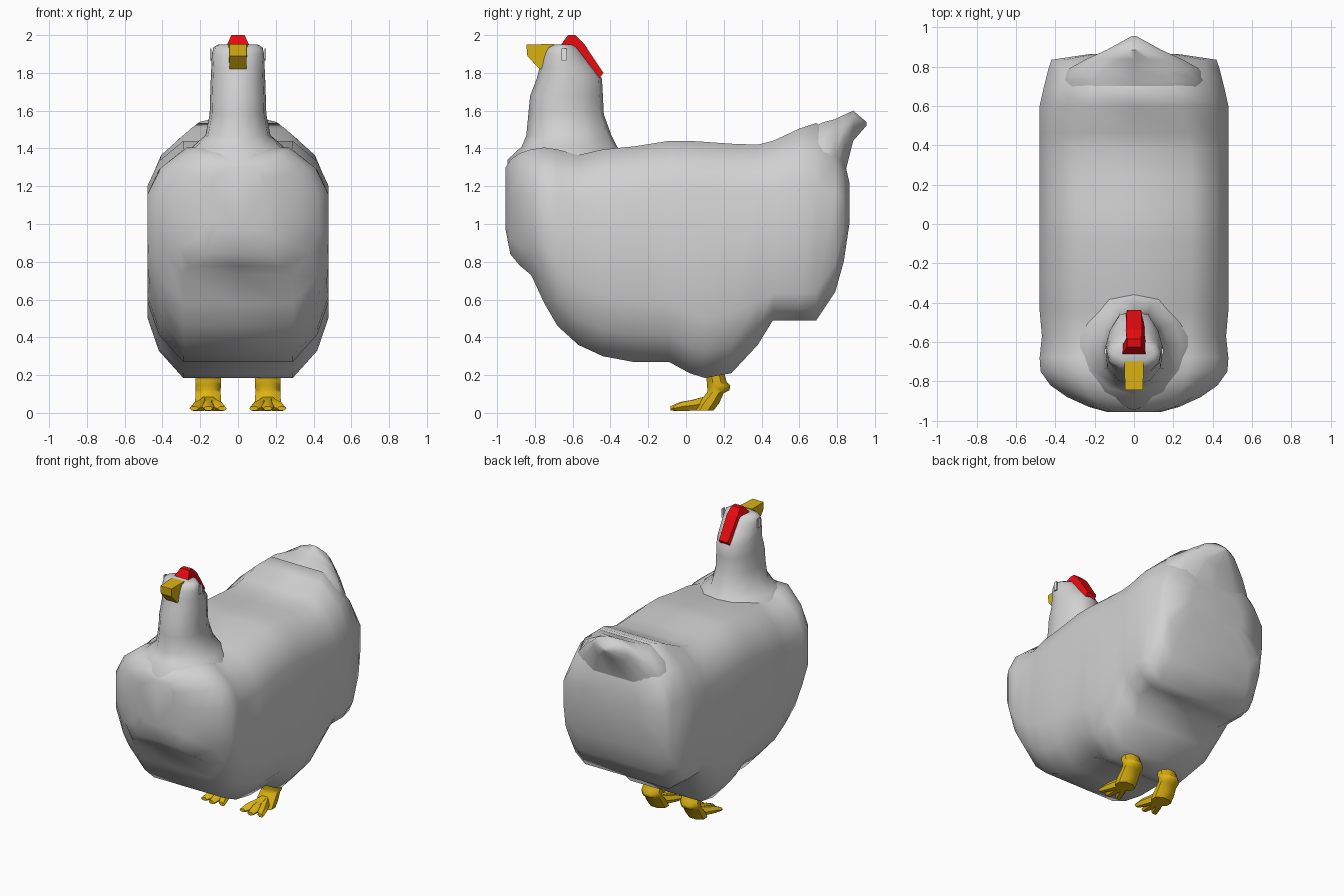
import bpy, bmesh, math

cube = bpy.data.objects.get("Cube")
if cube:
    bpy.data.objects.remove(cube, do_unlink=True)


def material(name, rgb):
    m = bpy.data.materials.new(name)
    m.use_nodes = True
    m.diffuse_color = (*rgb, 1)
    bsdf = m.node_tree.nodes["Principled BSDF"]
    bsdf.inputs["Base Color"].default_value = (*rgb, 1)
    bsdf.inputs["Roughness"].default_value = 0.8
    return m


FEATHER = material("feather_grey", (0.64, 0.64, 0.64))
YELLOW = material("beak_yellow", (0.72, 0.45, 0.006))
RED = material("comb_red", (0.80, 0.003, 0.005))
WHITE = material("eye_white", (1.0, 1.0, 1.0))


def loft(name, rings, mat, smooth=60):
    """Skin a list of equally long closed rings and cap both ends."""
    bm = bmesh.new()
    loops = [[bm.verts.new(p) for p in ring] for ring in rings]
    n = len(rings[0])
    for a, b in zip(loops, loops[1:]):
        for i in range(n):
            j = (i + 1) % n
            bm.faces.new((a[i], a[j], b[j], b[i]))
    bm.faces.new(loops[0])
    bm.faces.new(loops[-1])
    bmesh.ops.remove_doubles(bm, verts=bm.verts, dist=0.0005)
    bmesh.ops.recalc_face_normals(bm, faces=bm.faces)
    me = bpy.data.meshes.new(name)
    bm.to_mesh(me)
    bm.free()
    me.materials.append(mat)
    for p in me.polygons:
        p.use_smooth = smooth > 0
    if smooth:
        me.set_sharp_from_angle(angle=math.radians(smooth))
    ob = bpy.data.objects.new(name, me)
    bpy.context.collection.objects.link(ob)
    return ob


def mirrored(half):
    """Close a right-hand outline whose first and last points lie on x = 0."""
    return half + [(-x, y, z) for x, y, z in reversed(half[1:-1])]


def body_ring(y, zb, zt, w, flat, low=0.29, d=0.32, e=0.24):
    """Barrel section: flat/low = half width of top/bottom, e/d = their bevel heights."""
    h = zt - zb
    d, e = min(d, 0.38 * h), min(e, 0.38 * h)
    low = min(low, 0.75 * w)
    kt, kb = flat + 0.68 * (w - flat), low + 0.68 * (w - low)
    return mirrored([(0, y, zb), (low, y, zb), (kb, y, zb + 0.45 * d),
                     (w, y, zb + d), (w, y, zt - e), (kt, y, zt - 0.45 * e),
                     (flat, y, zt), (0, y, zt)])


# Body: y, bottom, top, half width, half width of the flat top, then lower shape
BODY = [(-0.955, 0.97, 1.30, 0.14, 0.10), (-0.93, 0.84, 1.34, 0.23, 0.16),
        (-0.88, 0.78, 1.375, 0.34, 0.22), (-0.82, 0.73, 1.395, 0.425, 0.25),
        (-0.75, 0.58, 1.405, 0.475, 0.27), (-0.68, 0.46, 1.395, 0.48, 0.28),
        (-0.57, 0.36, 1.365, 0.468, 0.28), (-0.44, 0.30, 1.395, 0.48, 0.29),
        (-0.28, 0.27, 1.41, 0.48, 0.29), (-0.09, 0.27, 1.44, 0.48, 0.29),
        (0.02, 0.21, 1.44, 0.48, 0.29), (0.10, 0.185, 1.435, 0.48, 0.29),
        (0.24, 0.21, 1.425, 0.48, 0.29), (0.38, 0.36, 1.42, 0.48, 0.29, 0.30, 0.23),
        (0.46, 0.49, 1.44, 0.48, 0.28, 0.34, 0.14, 0.26),
        (0.60, 0.49, 1.505, 0.48, 0.25, 0.35, 0.14, 0.31),
        (0.69, 0.49, 1.535, 0.46, 0.21, 0.35, 0.15, 0.34),
        (0.79, 0.64, 1.46, 0.435, 0.21, 0.34, 0.15, 0.30),
        (0.835, 0.80, 1.35, 0.42, 0.22, 0.31, 0.16, 0.24),
        (0.865, 1.00, 1.22, 0.22, 0.15)]
loft("body", [body_ring(*s) for s in BODY], FEATHER, 65)

# Tail: a broad wedge that grows out of the rump and narrows to a point
TAIL = [(0.62, 0.95, 1.49, 0.36, 0.20), (0.73, 0.98, 1.54, 0.375, 0.205),
        (0.79, 1.05, 1.555, 0.33, 0.14), (0.835, 1.24, 1.577, 0.25, 0.08),
        (0.885, 1.44, 1.60, 0.14, 0.025), (0.955, 1.52, 1.54, 0.012, 0.005)]
loft("tail", [body_ring(*s) for s in TAIL], FEATHER, 65)


# Neck and head: z, front y, back y, half width
def neck_ring(z, yf, yb, w):
    s = yb - yf
    return mirrored([(0, yf, z), (0.55 * w, yf + 0.08 * s, z), (0.92 * w, yf + 0.25 * s, z),
                     (w, yf + 0.5 * s, z), (0.85 * w, yf + 0.72 * s, z),
                     (0.5 * w, yf + 0.95 * s, z), (0, yb, z)])


NECK = [(1.22, -0.95, -0.24, 0.38), (1.34, -0.945, -0.31, 0.32), (1.41, -0.87, -0.365, 0.24),
        (1.47, -0.845, -0.395, 0.172), (1.58, -0.835, -0.435, 0.15), (1.68, -0.825, -0.44, 0.147),
        (1.77, -0.79, -0.445, 0.144), (1.83, -0.775, -0.49, 0.141),
        (1.90, -0.755, -0.545, 0.138), (1.935, -0.735, -0.575, 0.130),
        (1.95, -0.70, -0.60, 0.105)]
loft("neck_and_head", [neck_ring(*s) for s in NECK], FEATHER, 65)


def slab(name, profile, mat, smooth=0):
    """Symmetric slab across x from (y, z, half width) profile points."""
    return loft(name, [[(-w, y, z) for y, z, w in profile],
                       [(w, y, z) for y, z, w in profile]], mat, smooth)


# Beak and comb
slab("beak", [(-0.845, 1.95, 0.045), (-0.70, 1.953, 0.05), (-0.70, 1.83, 0.045),
              (-0.775, 1.82, 0.045), (-0.84, 1.89, 0.045)], YELLOW)
slab("comb", [(-0.665, 1.945, 0.06), (-0.625, 2.0, 0.035), (-0.585, 2.0, 0.035),
              (-0.54, 1.955, 0.042), (-0.437, 1.80, 0.036), (-0.46, 1.77, 0.04),
              (-0.60, 1.92, 0.068)], RED)


# Eyes: thin upright plates on the sides of the head
def eye(name, side):
    def ring(x):
        return [(side * x, y, z) for y, z in ((-0.66, 1.865), (-0.632, 1.865),
                                              (-0.632, 1.93), (-0.66, 1.93))]
    loft(name, [ring(0.1405), ring(0.1495)], WHITE, 0)


# Legs: an angled shank with a short spur, and three splayed toes
SHANK = [(0.22, 0.105, 0.20, 0.068), (0.165, 0.11, 0.215, 0.068), (0.145, 0.11, 0.235, 0.068),
         (0.12, 0.115, 0.23, 0.066), (0.105, 0.11, 0.20, 0.066), (0.05, 0.06, 0.175, 0.070),
         (0.012, 0.04, 0.145, 0.068)]
TOE = [(0.11, 0.012, 0.09, 0.034), (0.03, 0.012, 0.068, 0.036),
       (-0.03, 0.010, 0.058, 0.034), (-0.083, 0.012, 0.035, 0.024)]


def leg(side_name, side):
    cx = 0.158 * side
    rings = []
    for z, yf, yb, w in SHANK:
        ym, r = (yf + yb) / 2, (yb - yf) / 2
        rings.append([(cx + w * math.cos(a) / math.cos(math.pi / 8),
                       ym + r * math.sin(a) / math.cos(math.pi / 8), z)
                      for a in [math.pi / 8 + i * math.pi / 4 for i in range(8)]])
    loft(side_name + "_shank", rings, YELLOW, 50)
    for toe_name, slope, length in (("inner", -0.42, 0.92), ("middle", 0.0, 1.0),
                                    ("outer", 0.42, 0.92)):
        rings = []
        for y, z0, z1, w in TOE:
            yy = 0.11 + (y - 0.11) * length
            x = cx + side * slope * (0.11 - yy)
            zm, r = (z0 + z1) / 2, (z1 - z0) / 2
            rings.append([(x + w * math.cos(i * math.pi / 3), yy,
                           zm + r * math.sin(i * math.pi / 3) / 0.866) for i in range(6)])
        loft(side_name + "_" + toe_name + "_toe", rings, YELLOW, 50)


for name, side in (("left", 1), ("right", -1)):
    eye(name + "_eye", side)
    leg(name, side)
